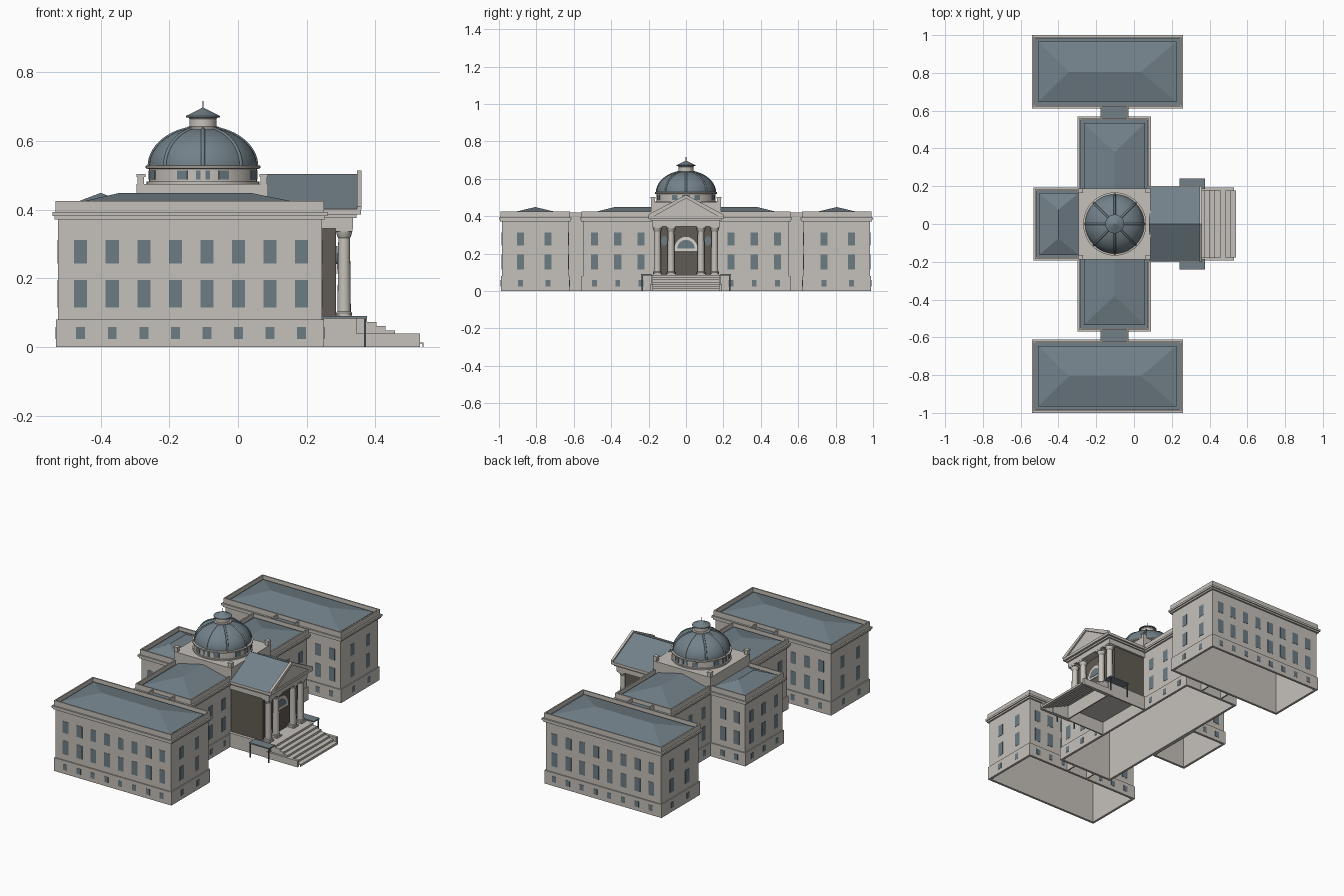
import bpy, bmesh, math
from mathutils import Matrix

cube = bpy.data.objects.get("Cube")
if cube:
    bpy.data.objects.remove(cube)


def material(name, rgb):
    m = bpy.data.materials.new(name)
    m.use_nodes = True
    m.diffuse_color = (*rgb, 1)
    b = m.node_tree.nodes["Principled BSDF"]
    b.inputs["Base Color"].default_value = (*rgb, 1)
    b.inputs["Roughness"].default_value = 0.8
    return m


STONE = material("limestone", (0.56, 0.53, 0.49))
TRIM = material("pale trim", (0.68, 0.66, 0.62))
ROOF = material("slate blue roof", (0.17, 0.22, 0.25))
GLASS = material("window glass", (0.15, 0.2, 0.23))
IRON = material("dark slate", (0.11, 0.14, 0.165))
SHADE = material("dark brown wall", (0.12, 0.105, 0.085))
DOME_X = -0.102


def finish(name, bm, mat, smooth=False):
    bmesh.ops.recalc_face_normals(bm, faces=bm.faces)
    me = bpy.data.meshes.new(name)
    bm.to_mesh(me)
    bm.free()
    me.materials.append(mat)
    ob = bpy.data.objects.new(name, me)
    bpy.context.collection.objects.link(ob)
    if smooth:
        bpy.ops.object.select_all(action="DESELECT")
        ob.select_set(True)
        bpy.context.view_layer.objects.active = ob
        bpy.ops.object.shade_smooth_by_angle(angle=math.radians(35))
    return ob


def add_box(bm, x0, x1, y0, y1, z0, z1, turn=None):
    m = Matrix.Translation(((x0 + x1) / 2, (y0 + y1) / 2, (z0 + z1) / 2))
    m = m @ Matrix.Diagonal((x1 - x0, y1 - y0, z1 - z0, 1))
    bmesh.ops.create_cube(bm, size=1, matrix=turn @ m if turn else m)


def boxes(name, mat, *dims):
    bm = bmesh.new()
    for d in dims:
        add_box(bm, *d)
    return finish(name, bm, mat)


def hull(name, mat, points):
    bm = bmesh.new()
    for p in points:
        bm.verts.new(p)
    bmesh.ops.convex_hull(bm, input=bm.verts)
    bmesh.ops.dissolve_limit(bm, angle_limit=0.01, verts=bm.verts, edges=bm.edges)
    return finish(name, bm, mat)


def lathe(name, mat, profile, x, y=0, steps=32):
    bm = bmesh.new()
    vs = [bm.verts.new((x + r, y, z)) for r, z in profile]
    es = [bm.edges.new(p) for p in zip(vs, vs[1:])]
    bmesh.ops.spin(bm, geom=vs + es, cent=(x, y, 0), axis=(0, 0, 1),
                   angle=math.tau, steps=steps)
    bmesh.ops.remove_doubles(bm, verts=bm.verts, dist=0.0001)
    return finish(name, bm, mat, True)


def ring(bm, x0, x1, y0, y1, z0, z1, t):
    add_box(bm, x0, x1, y0, y0 + t, z0, z1)
    add_box(bm, x0, x1, y1 - t, y1, z0, z1)
    add_box(bm, x0, x0 + t, y0 + t, y1 - t, z0, z1)
    add_box(bm, x1 - t, x1, y0 + t, y1 - t, z0, z1)


# Hollow masonry block, open below: plinth, wall, cornice, parapet, gutter deck
def block(name, x0, x1, y0, y1):
    bm = bmesh.new()
    for inset, z0, z1 in ((0.01, 0, 0.08), (0.016, 0.08, 0.372), (0.006, 0.372, 0.382),
                          (0, 0.382, 0.394), (0.009, 0.394, 0.425)):
        t = 0.008 if inset == 0.009 else 0.024 - inset
        ring(bm, x0 + inset, x1 - inset, y0 + inset, y1 - inset, z0, z1, t)
    finish(name, bm, STONE)
    boxes(name + "_gutter", ROOF, (x0 + 0.014, x1 - 0.014, y0 + 0.014, y1 - 0.014, 0.393, 0.4))


def hip(name, x0, x1, y0, y1, ridge):
    corners = [(x, y, z) for x in (x0, x1) for y in (y0, y1) for z in (0.398, 0.411)]
    hull(name, ROOF, corners + [(*p, 0.449) for p in ridge])


# Windows: a plate for each storey, on the wall whose normal is given
def windows(name, normal_axis, plane, sign, places):
    bm = bmesh.new()
    for p in places:
        for w, z0, z1, inset in ((0.013, 0.024, 0.058, 0.01), (0.019, 0.115, 0.196, 0.016),
                                 (0.019, 0.243, 0.312, 0.016)):
            c = plane - sign * inset
            a, b = c - 0.0015, c + 0.0015
            if normal_axis == "x":
                add_box(bm, a, b, p - w, p + w, z0, z1)
            else:
                add_box(bm, p - w, p + w, a, b, z0, z1)
    finish(name, bm, GLASS)


# Main blocks
block("centre_block", -0.3, 0.089, -0.568, 0.568)
block("rear_block", -0.533, -0.275, -0.193, 0.193)
hip("rear_roof", -0.5, -0.295, -0.163, 0.163, [(-0.4, -0.075), (-0.4, 0.075)])
windows("rear_windows", "x", -0.533, -1, (-0.115, 0, 0.115))
wing_x = [-0.458 + 0.0919 * i for i in range(8)]
for s, side in ((1, "left"), (-1, "right")):
    lo, hi = sorted((s * 0.612, s))
    block(side + "_wing", -0.54, 0.26, lo, hi)
    hip(side + "_wing_roof", -0.508, 0.224, lo + 0.034, hi - 0.034,
        [(-0.345, s * 0.806), (0.037, s * 0.806)])
    windows(side + "_wing_outer_windows", "y", s, s, wing_x)
    windows(side + "_wing_inner_windows", "y", s * 0.612, -s,
            [x for x in wing_x if abs(x - DOME_X) > 0.09])
    ends = (s * 0.738, s * 0.885)
    windows(side + "_wing_front_windows", "x", 0.26, 1, ends)
    windows(side + "_wing_back_windows", "x", -0.54, -1, ends)
    bays = (s * 0.24, s * 0.365, s * 0.49)
    windows(side + "_centre_front_windows", "x", 0.089, 1, bays)
    windows(side + "_centre_back_windows", "x", -0.3, -1, bays)
    windows(side + "_rear_side_windows", "y", s * 0.193, s, (-0.46, -0.37))
    # Centre roof, hipped at its outer end only
    lo, hi = sorted((s * 0.17, s * 0.535))
    hip(side + "_centre_roof", -0.266, 0.058, lo, hi,
        [(DOME_X, s * 0.17), (DOME_X, s * 0.38)])
    # Linking passage, open underneath
    lo, hi = sorted((s * 0.552, s * 0.628))
    boxes(side + "_link_walls", STONE, (-0.178, -0.17, lo, hi, 0, 0.42),
          (-0.036, -0.028, lo, hi, 0, 0.42))
    boxes(side + "_link_roof", ROOF, (-0.172, -0.034, lo, hi, 0.393, 0.402))

# Square attic and corner posts under the dome
boxes("attic", STONE, (-0.295, 0.087, -0.188, 0.188, 0.398, 0.475))
posts = bmesh.new()
for x in (-0.283, 0.075):
    for y in (-0.176, 0.176):
        add_box(posts, x - 0.01, x + 0.01, y - 0.01, y + 0.01, 0.475, 0.496)
        add_box(posts, x - 0.013, x + 0.013, y - 0.013, y + 0.013, 0.496, 0.504)
finish("attic_posts", posts, STONE)

# Drum, dome, ribs and lantern
lathe("drum", STONE, [(0.164, 0.47), (0.164, 0.482), (0.157, 0.482), (0.157, 0.518),
                      (0.167, 0.521), (0.167, 0.528), (0.15, 0.53)], DOME_X, steps=48)
arc = [math.radians(a) for a in range(0, 73, 6)]
lathe("dome", ROOF, [(0.157 * math.cos(a), 0.526 + 0.115 * math.sin(a)) for a in arc]
      + [(0, 0.638)], DOME_X, steps=48)
panes = bmesh.new()
for i in range(8):
    for angle, w in ([(45 * i + 22.5, 0.016)]
                     + ([(45 * i - 5, 0.007), (45 * i + 5, 0.007)] if i % 2 == 0 else [])):
        turn = Matrix.Translation((DOME_X, 0, 0)) @ Matrix.Rotation(math.radians(angle), 4, "Z")
        add_box(panes, 0.1525, 0.159, -w, w, 0.488, 0.514, turn)
finish("drum_windows", panes, GLASS)
ribs = bpy.data.curves.new("dome_ribs", "CURVE")
ribs.dimensions = "3D"
ribs.bevel_depth = 0.006
ribs.bevel_resolution = 1
for i in range(8):
    t = math.tau * i / 8
    sp = ribs.splines.new("POLY")
    sp.points.add(len(arc) - 1)
    for p, a in zip(sp.points, arc):
        r = 0.156 * math.cos(a)
        p.co = (DOME_X + r * math.cos(t), r * math.sin(t), 0.526 + 0.114 * math.sin(a), 1)
ribs.materials.append(ROOF)
bpy.context.collection.objects.link(bpy.data.objects.new("dome_ribs", ribs))
lathe("lantern", STONE, [(0.048, 0.63), (0.048, 0.641), (0.039, 0.643), (0.039, 0.664),
                         (0.044, 0.67)], DOME_X)
lathe("lantern_roof", ROOF, [(0.038, 0.668), (0.05, 0.669), (0.05, 0.673), (0.025, 0.685),
                             (0.006, 0.695), (0.002, 0.697), (0.002, 0.716), (0, 0.716)], DOME_X)

# Portico: hollow plinth with floor, inner wall, entablature
plinth = bmesh.new()
ring(plinth, 0.07, 0.345, -0.188, 0.188, 0, 0.079, 0.008)
add_box(plinth, 0.07, 0.345, -0.188, 0.188, 0.079, 0.085)
finish("portico_plinth", plinth, STONE)
boxes("portico_wall", SHADE, (0.07, 0.286, -0.17, 0.17, 0.085, 0.346))
boxes("entablature", STONE, (0.07, 0.335, -0.182, 0.182, 0.345, 0.376),
      (0.07, 0.345, -0.19, 0.19, 0.376, 0.386), (0.07, 0.358, -0.2, 0.2, 0.386, 0.402))
for i, y in enumerate((-0.153, -0.08, 0.08, 0.153)):
    boxes(f"column_blocks_{i}", STONE, (0.286, 0.332, y - 0.023, y + 0.023, 0.085, 0.093),
          (0.284, 0.334, y - 0.025, y + 0.025, 0.337, 0.346))
    lathe(f"column_{i}", STONE, [(0.023, 0.093), (0.023, 0.1), (0.0195, 0.104), (0.017, 0.318),
                                 (0.02, 0.322), (0.024, 0.338)], 0.309, y, 16)

# Gable roof and pediment with raking cornices
def gable(name, mat, x0, x1, half, z0, z1):
    hull(name, mat, [(x, y, z) for x in (x0, x1)
                     for y, z in ((-half, z0), (half, z0), (0, z1))])


gable("portico_roof", ROOF, 0.08, 0.346, 0.2, 0.4, 0.504)
gable("pediment_panel", STONE, 0.34, 0.351, 0.185, 0.4, 0.497)
for s, side in ((1, "left"), (-1, "right")):
    hull(side + "_raking_cornice", STONE, [(x, y, z) for x in (0.346, 0.36) for y, z in
         ((s * 0.2, 0.4), (s * 0.2, 0.41), (0, 0.514), (0, 0.496), (s * 0.17, 0.4))])

# Arched fanlight and oval windows on the inner wall
def disc(name, mat, y, z, ry, rz, x, arc_deg):
    pts = [math.radians(arc_deg * i / 20) for i in range(21)]
    hull(name, mat, [(xx, y + ry * math.cos(a), z + rz * math.sin(a))
                     for xx in (0.284, x) for a in pts])


disc("fanlight_frame", TRIM, 0, 0.215, 0.064, 0.075, 0.289, 180)
disc("fanlight_glass", GLASS, 0, 0.228, 0.046, 0.046, 0.291, 180)
for y in (-0.117, 0.117):
    disc("oval_window", GLASS, y, 0.268, 0.016, 0.026, 0.289, 360)

# Stairs as thin treads and risers, cheek walls and side canopies
stairs = bmesh.new()
for i in range(7):
    x, z = 0.375 + 0.0275 * i, 0.085 - 0.012 * i
    add_box(stairs, x - 0.033, x, -0.178, 0.178, z - 0.003, z)
    add_box(stairs, x - 0.003, x, -0.178, 0.178, max(z - 0.013, 0), z - 0.003)
finish("stairs", stairs, STONE)
for s, side in ((1, "left"), (-1, "right")):
    a, b = sorted((s * 0.176, s * 0.192))
    boxes(side + "_stair_cheek", STONE, (0.32, 0.53, a, b, 0, 0.039))
    a, b = sorted((s * 0.17, s * 0.18))
    boxes(side + "_stair_side", STONE, (0.34, 0.375, a, b, 0, 0.084),
          (0.375, 0.402, a, b, 0, 0.072), (0.402, 0.43, a, b, 0, 0.06),
          (0.43, 0.457, a, b, 0, 0.048))
    a, b = sorted((s * 0.185, s * 0.24))
    boxes(side + "_canopy", ROOF, (0.24, 0.375, a, b, 0.084, 0.091))
    boxes(side + "_canopy_posts", IRON, *[(x - 0.003, x + 0.003, s * 0.234 - 0.003,
          s * 0.234 + 0.003, 0, 0.085) for x in (0.246, 0.37)])
